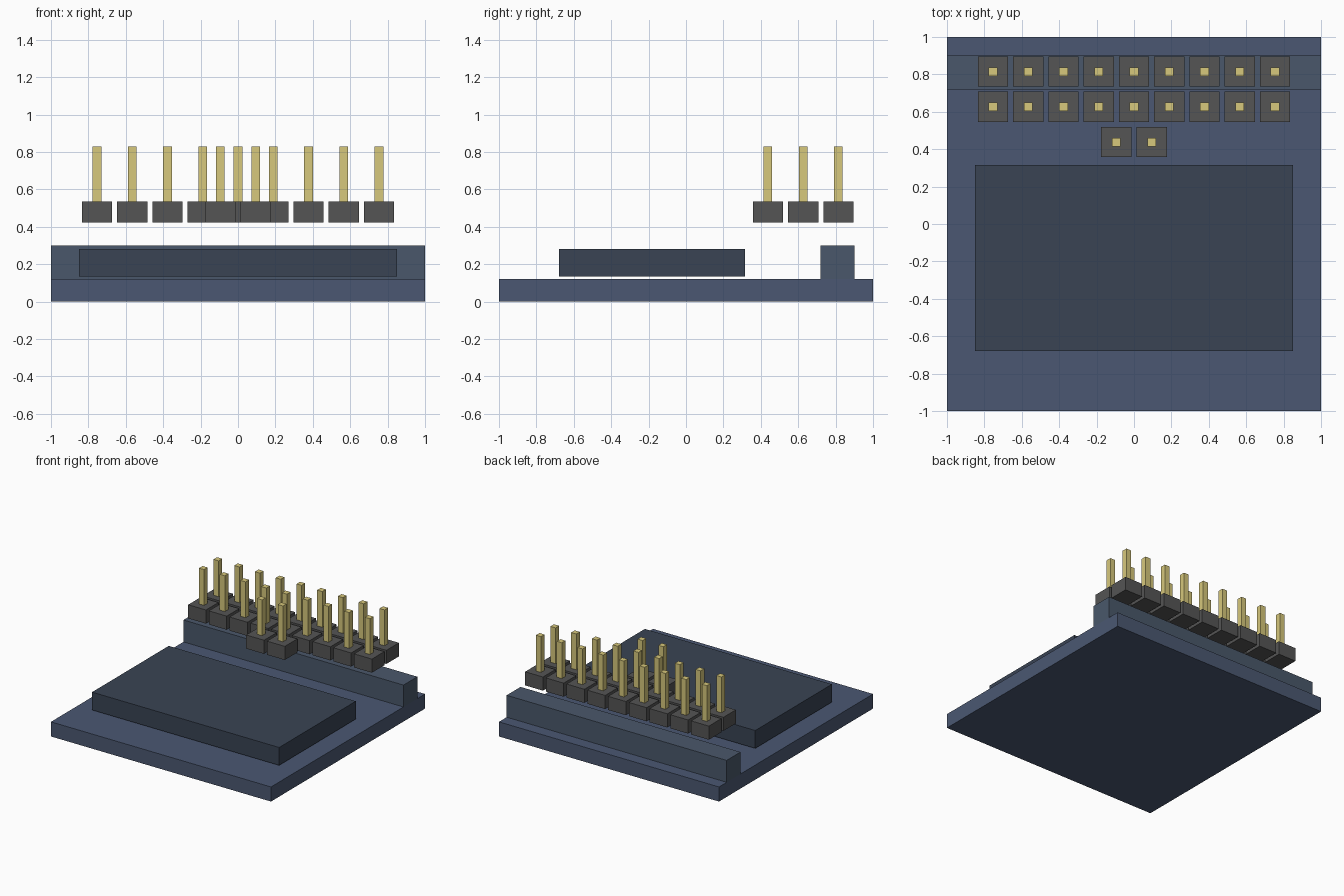
import bpy

if "Cube" in bpy.data.objects:
    bpy.data.objects.remove(bpy.data.objects["Cube"])


def material(name, rgb):
    m = bpy.data.materials.new(name)
    m.diffuse_color = (*rgb, 1)
    m.use_nodes = True
    m.node_tree.nodes["Principled BSDF"].inputs["Base Color"].default_value = m.diffuse_color
    return m


def box(name, x, y, z, mat):
    """Box from (min, max) ranges on each axis."""
    verts = [(a, b, c) for c in z for b in y for a in x]
    faces = [(0, 2, 3, 1), (4, 5, 7, 6), (0, 1, 5, 4),
             (2, 6, 7, 3), (0, 4, 6, 2), (1, 3, 7, 5)]
    mesh = bpy.data.meshes.new(name)
    mesh.from_pydata(verts, [], faces)
    mesh.materials.append(mat)
    ob = bpy.data.objects.new(name, mesh)
    bpy.context.collection.objects.link(ob)
    return ob


def around(c, half):
    return (c - half, c + half)


board_mat = material("board_blue", (0.070, 0.097, 0.168))
rail_mat = material("rail_blue", (0.068, 0.097, 0.145))
screen_mat = material("screen_dark", (0.041, 0.057, 0.088))
plastic = material("header_plastic", (0.09, 0.09, 0.09))
metal = material("pin_brass", (0.68, 0.58, 0.20))

# Board, raised rail at the back and the screen floating just above
box("board", (-1, 1), (-1, 1), (0, 0.12), board_mat)
box("header_rail", (-1, 1), (0.72, 0.90), (0.12, 0.30), rail_mat)
box("screen", (-0.85, 0.85), (-0.68, 0.315), (0.135, 0.282), screen_mat)

# Header pins: two rows of nine and a centred row of two
PITCH = 0.1885
for row, count in enumerate((9, 9, 2)):
    y = 0.815 - row * PITCH
    for i in range(count):
        x = (i - (count - 1) / 2) * PITCH
        tag = f"{row + 1}_{i + 1}"
        box("pin_block_" + tag, around(x, 0.081), around(y, 0.081), (0.424, 0.536), plastic)
        box("pin_" + tag, around(x, 0.023), around(y, 0.023), (0.536, 0.83), metal)
